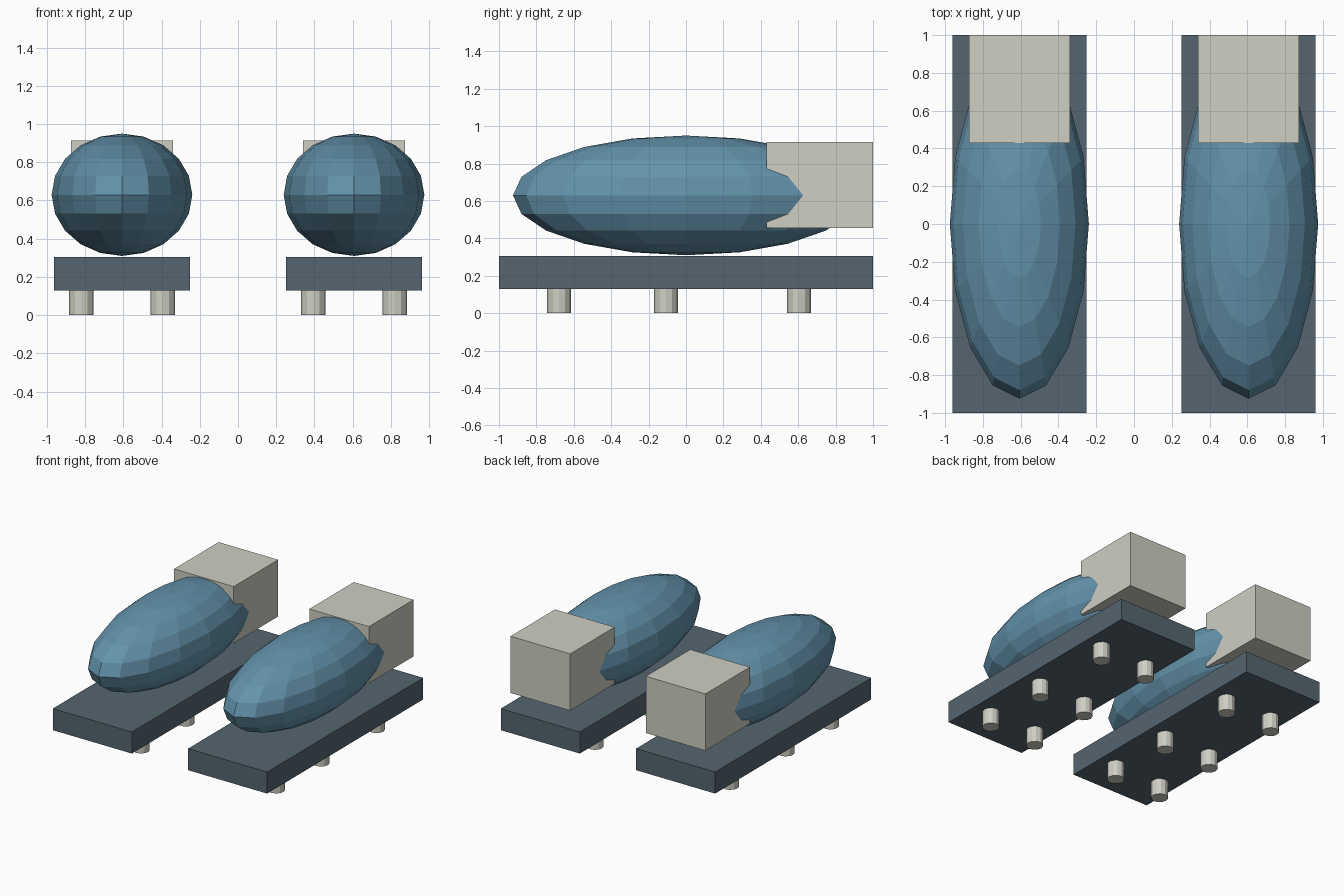
import bpy

if "Cube" in bpy.data.objects:
    bpy.data.objects.remove(bpy.data.objects["Cube"], do_unlink=True)


def material(name, rgb):
    mat = bpy.data.materials.new(name)
    mat.use_nodes = True
    color = (*rgb, 1.0)
    mat.diffuse_color = color
    mat.node_tree.nodes["Principled BSDF"].inputs["Base Color"].default_value = color
    return mat


BLUE = material("steel blue", (0.125, 0.29, 0.41))
SLATE = material("slate grey", (0.09, 0.13, 0.16))
CREAM = material("pale grey", (0.62, 0.62, 0.55))


def finish(name, mat):
    obj = bpy.context.object
    obj.name = name
    obj.data.materials.append(mat)
    return obj


def box(name, mat, x, y_range, z_range, width):
    (y0, y1), (z0, z1) = y_range, z_range
    bpy.ops.mesh.primitive_cube_add(size=1, location=(x, (y0 + y1) / 2, (z0 + z1) / 2))
    obj = finish(name, mat)
    obj.scale = (width, y1 - y0, z1 - z0)
    return obj


# One shoe per side
for side, sign in (("left", 1), ("right", -1)):
    x = sign * 0.607

    # Sole plate and heel block
    box(side + "_sole", SLATE, x, (-1, 1), (0.13, 0.305), 0.71)
    box(side + "_heel_block", CREAM, x, (0.43, 1), (0.455, 0.915), 0.535)

    # Faceted upper
    bpy.ops.mesh.primitive_uv_sphere_add(segments=16, ring_count=10, radius=1,
                                         location=(x, 0, 0.63))
    finish(side + "_upper", BLUE).scale = (0.368, 0.925, 0.32)

    # Three pairs of studs under the sole
    for row, y in (("toe", -0.68), ("middle", -0.108), ("heel", 0.603)):
        for place, offset in (("inner", -0.213), ("outer", 0.213)):
            bpy.ops.mesh.primitive_cylinder_add(
                vertices=12, radius=0.064, depth=0.13,
                location=(x + sign * offset, y, 0.065))
            finish(f"{side}_{row}_{place}_stud", CREAM)
